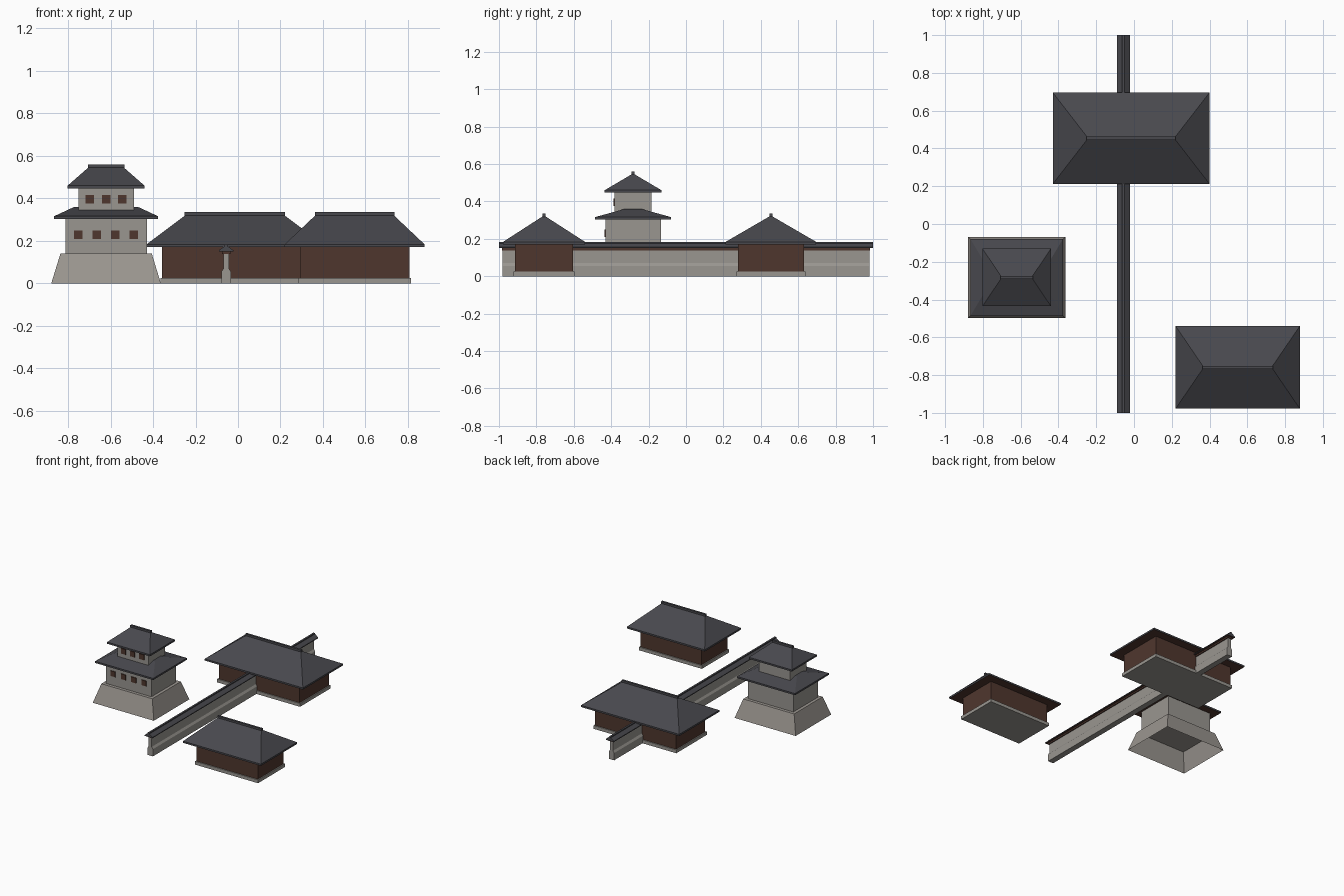
import bpy
import bmesh

cube = bpy.data.objects.get("Cube")
if cube:
    bpy.data.objects.remove(cube, do_unlink=True)


def material(name, rgb):
    m = bpy.data.materials.new(name)
    m.use_nodes = True
    color = (*rgb, 1)
    m.diffuse_color = color
    bsdf = next(n for n in m.node_tree.nodes if n.type == "BSDF_PRINCIPLED")
    bsdf.inputs["Base Color"].default_value = color
    return m


TILE = material("dark_roof_tile", (0.065, 0.065, 0.075))
WOOD = material("brown_wood", (0.078, 0.037, 0.027))
PLASTER = material("grey_plaster", (0.32, 0.305, 0.28))
STONE = material("warm_stone", (0.33, 0.305, 0.28))


def loft(name, center, rings, mat, under=None, bottom=True):
    """Stack rectangles (half x, half y, z); 'under' colours downward faces."""
    bm = bmesh.new()
    cx, cy = center
    loops = [[bm.verts.new((cx + sx * hx, cy + sy * hy, z))
              for sx, sy in ((-1, -1), (1, -1), (1, 1), (-1, 1))]
             for hx, hy, z in rings]
    for low, high in zip(loops, loops[1:]):
        for i in range(4):
            j = (i + 1) % 4
            bm.faces.new((low[i], low[j], high[j], high[i]))
    bm.faces.new(loops[-1])
    if bottom:
        bm.faces.new(loops[0][::-1])
    bm.normal_update()
    mesh = bpy.data.meshes.new(name)
    mesh.materials.append(mat)
    if under:
        mesh.materials.append(under)
        for f in bm.faces:
            f.material_index = int(f.normal.z < -0.9)
    bm.to_mesh(mesh)
    bm.free()
    ob = bpy.data.objects.new(name, mesh)
    bpy.context.collection.objects.link(ob)
    return ob


def box(name, center, hx, hy, z0, z1, mat):
    return loft(name, center, [(hx, hy, z0), (hx, hy, z1)], mat)


def hip_roof(name, center, hx, hy, ridge, eave, top):
    """Hipped roof on a thin eave slab, with a ridge bar."""
    loft(name, center, [(hx, hy, eave), (hx, hy, eave + 0.013),
                        (ridge, 0.008, top - 0.015)], TILE, WOOD)
    box(name + "_ridge", center, ridge + 0.002, 0.008, top - 0.018, top, TILE)


def hall(name, center, hx, hy, roof_x, roof_y, ridge):
    box(name + "_plinth", center, hx + 0.008, hy + 0.008, 0, 0.025, PLASTER)
    box(name + "_walls", center, hx, hy, 0.025, 0.175, WOOD)
    hip_roof(name + "_roof", center, roof_x, roof_y, ridge, 0.171, 0.335)


# Two timber halls
hall("large_hall", (-0.015, 0.454), 0.342, 0.176, 0.415, 0.242, 0.234)
hall("small_hall", (0.549, -0.759), 0.258, 0.155, 0.329, 0.219, 0.185)

# Tower on a battered stone base, open underneath
tower = (-0.621, -0.283)
loft("tower_base", tower, [(0.258, 0.215, 0), (0.215, 0.172, 0.14)],
     STONE, bottom=False)
box("tower_lower_walls", tower, 0.192, 0.148, 0.14, 0.305, PLASTER)
loft("tower_lower_roof", tower, [(0.245, 0.204, 0.303), (0.245, 0.204, 0.316),
                                 (0.15, 0.045, 0.36)], TILE, WOOD)
box("tower_upper_walls", tower, 0.131, 0.099, 0.31, 0.45, PLASTER)
hip_roof("tower_upper_roof", tower, 0.181, 0.152, 0.084, 0.447, 0.56)

# Front windows as thin plates
for row, count, step, wall, z in (("lower", 4, 0.087, 0.148, 0.23),
                                  ("upper", 3, 0.077, 0.099, 0.397)):
    for i in range(count):
        x = tower[0] + (i - (count - 1) / 2) * step
        box(f"{row}_window_{i + 1}", (x, tower[1] - wall - 0.002),
            0.02, 0.004, z - 0.02, z + 0.02, WOOD)

# Long boundary wall with a tiled cap
line = (-0.056, 0)
loft("boundary_wall", line, [(0.0225, 0.98, 0), (0.0225, 0.98, 0.055),
                             (0.0125, 0.98, 0.07), (0.0125, 0.98, 0.145)], PLASTER)
box("boundary_wall_beam", line, 0.02, 0.985, 0.139, 0.152, WOOD)
loft("boundary_wall_cap", line, [(0.034, 1, 0.15), (0.034, 1, 0.156),
                                 (0.007, 1, 0.175)], TILE, WOOD)
box("boundary_wall_ridge", line, 0.007, 1, 0.172, 0.182, TILE)
